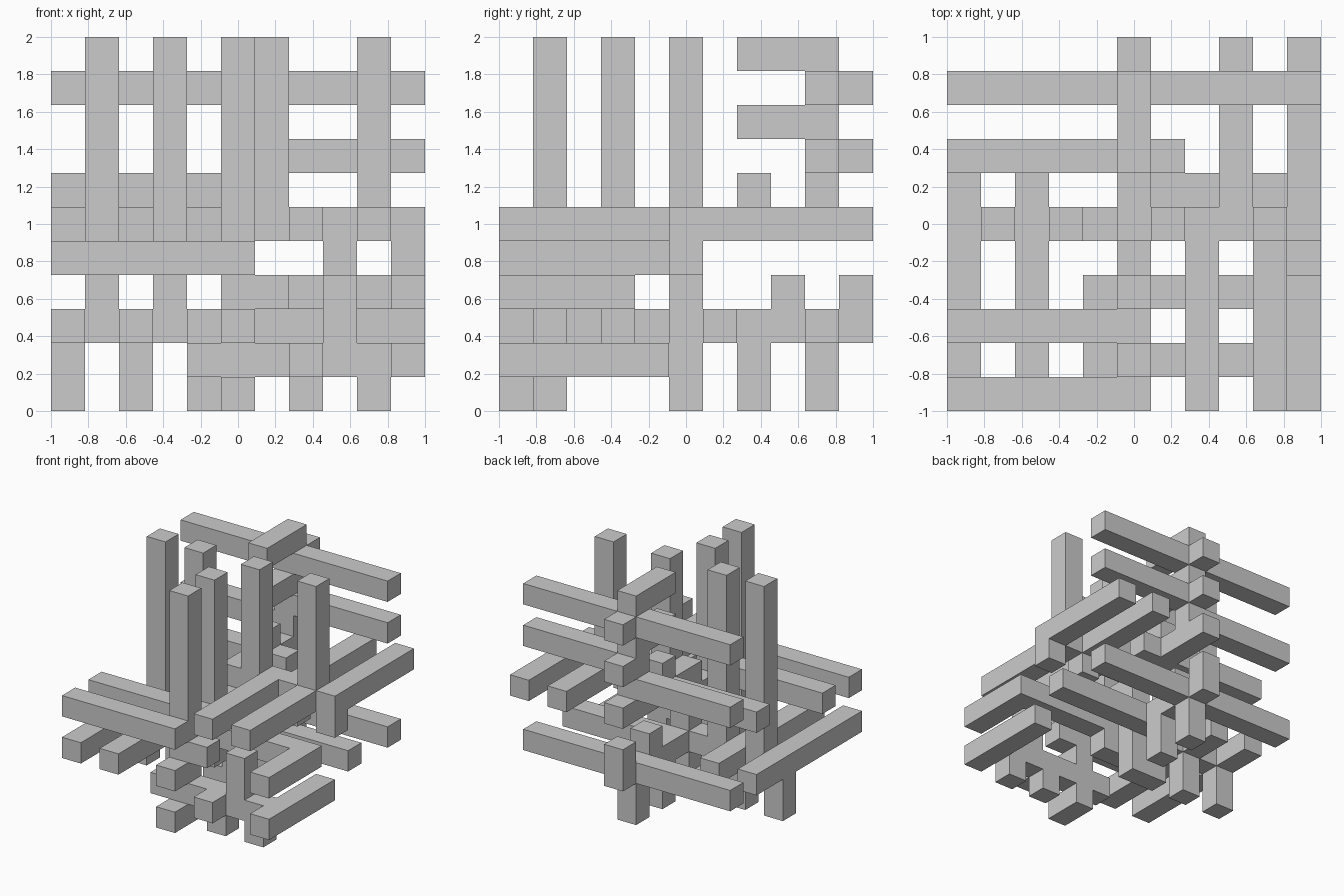
import bpy, bmesh
from mathutils import Vector

if "Cube" in bpy.data.objects:
    bpy.data.objects.remove(bpy.data.objects["Cube"])

# Square bars on an 11 x 11 x 11 grid; touching bars are fused into one clean skin
N = 11
U = 2 / N
cells = set()


def bar(axis, a, b, lo, hi):
    """Bar along an axis from cell lo to hi; a, b are its other two cell indices in xyz order."""
    for t in range(lo, hi + 1):
        cells.add({'x': (t, a, b), 'y': (a, t, b), 'z': (a, b, t)}[axis])


# central post and its foot stub
bar('z', 5, 5, 0, 5)
bar('x', 5, 0, 4, 5)

# right arm, upper level, with its comb teeth
bar('x', 5, 5, 5, 10)
for i in (7, 9):
    bar('y', i, 5, 0, 4)
for i in (8, 10):
    bar('y', i, 5, 6, 10)
    bar('z', i, 5, 4, 4)
for i in (6, 9):
    bar('z', i, 5, 6, 10)

# back arm, upper level
bar('y', 5, 5, 5, 10)
bar('x', 7, 5, 0, 6)
bar('z', 5, 7, 6, 6)

# tall back post with crossing bars
bar('z', 5, 9, 5, 10)
bar('x', 9, 9, 0, 10)
bar('x', 9, 7, 5, 10)
bar('x', 9, 6, 0, 5)
for k in (8, 10):
    bar('y', 5, k, 7, 9)
for k in (7, 9):
    bar('y', 5, k, 9, 10)

# front arm with left bars and uprights
bar('y', 5, 4, 0, 5)
for j in (0, 2):
    bar('x', j, 4, 0, 5)
for j in (1, 3):
    bar('z', 5, j, 4, 10)

# front hanging post with stubs and low cross bar
bar('z', 5, 1, 0, 4)
for k in (0, 2):
    bar('y', 5, k, 0, 1)
bar('x', 1, 3, 5, 6)
bar('x', 1, 1, 4, 10)
bar('y', 10, 1, 0, 4)
bar('y', 7, 1, 0, 1)
bar('z', 8, 1, 1, 3)
for i in (7, 9):
    bar('z', i, 1, 0, 1)

# second hanging post
bar('z', 5, 3, 2, 4)
bar('x', 3, 2, 4, 5)
bar('x', 3, 3, 5, 10)
bar('y', 10, 3, 0, 3)

# left arm, lower level
bar('x', 5, 2, 0, 5)
for i in (0, 2):
    bar('y', i, 2, 0, 7)
    bar('z', i, 5, 0, 2)
for i in (1, 3):
    bar('z', i, 5, 2, 10)

# back arm, lower level
bar('y', 5, 2, 5, 10)
bar('x', 9, 2, 0, 10)
bar('x', 6, 2, 5, 10)
for j in (7, 9):
    bar('z', 5, j, 0, 2)
for j in (8, 10):
    bar('z', 5, j, 2, 3)

# outer skin: one quad on each exposed cell side, then merge flat regions
bm = bmesh.new()
verts = {}


def corner(p):
    if p not in verts:
        verts[p] = bm.verts.new(Vector(p) * U - Vector((1, 1, 0)))
    return verts[p]


for c in sorted(cells):
    for ax in range(3):
        u, v = (ax + 1) % 3, (ax + 2) % 3
        for side in (0, 1):
            n = list(c)
            n[ax] += 2 * side - 1
            if tuple(n) in cells:
                continue
            quad = []
            for du, dv in ((0, 0), (1, 0), (1, 1), (0, 1)):
                p = list(c)
                p[ax] += side
                p[u] += du
                p[v] += dv
                quad.append(corner(tuple(p)))
            bm.faces.new(quad if side else quad[::-1])
bmesh.ops.dissolve_limit(bm, angle_limit=0.01, verts=bm.verts[:], edges=bm.edges[:])
mesh = bpy.data.meshes.new("bar_lattice")
bm.to_mesh(mesh)
bm.free()
obj = bpy.data.objects.new("bar_lattice", mesh)
bpy.context.collection.objects.link(obj)
